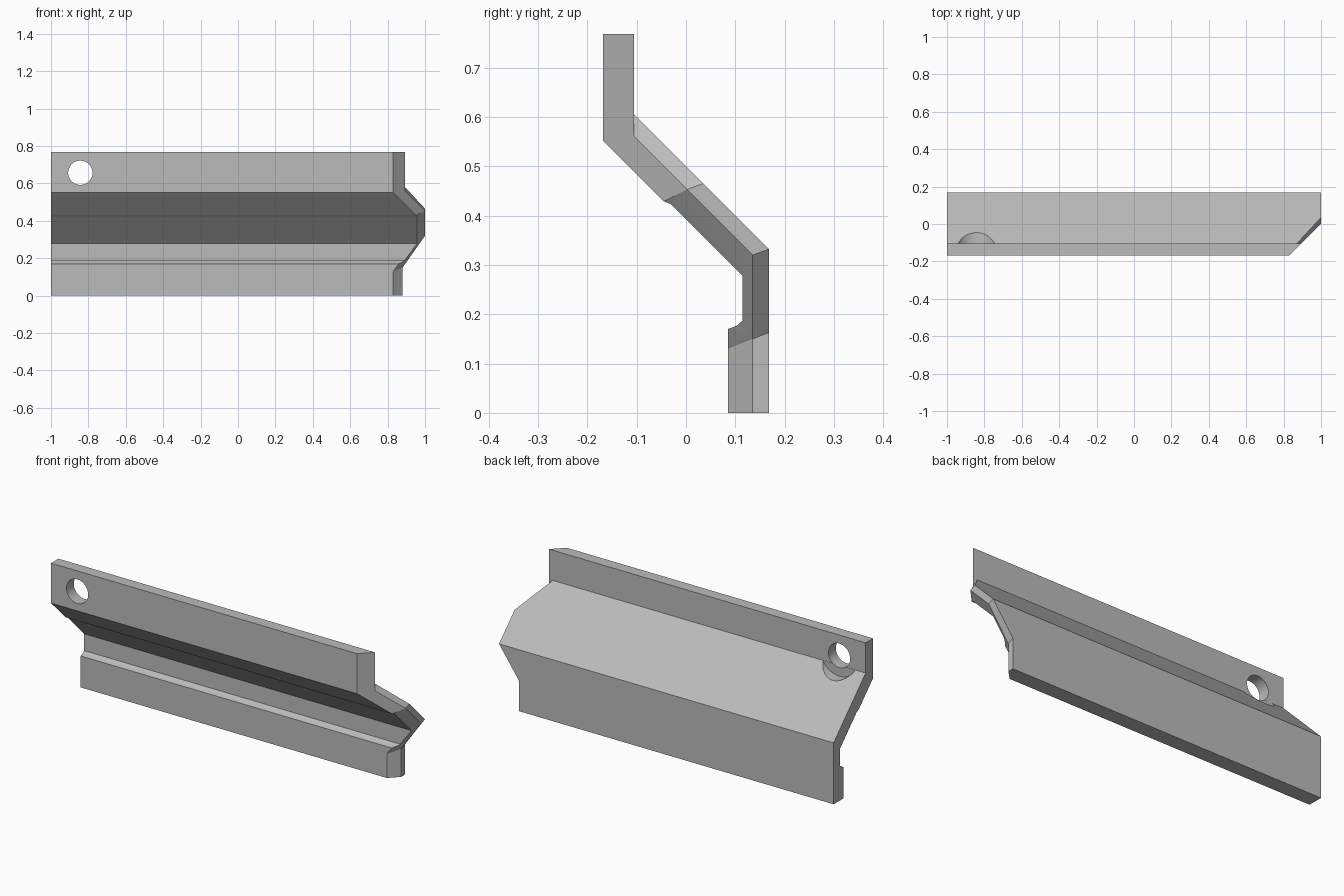
import bpy, bmesh, math

cube = bpy.data.objects.get("Cube")
if cube:
    bpy.data.objects.remove(cube, do_unlink=True)

grey = bpy.data.materials.new("plain_grey")
grey.use_nodes = True
colour = (0.5, 0.5, 0.5, 1)
grey.diffuse_color = colour
grey.node_tree.nodes["Principled BSDF"].inputs["Base Color"].default_value = colour

LEFT = -1.0

# Corners of the shaped end: front edge, bevel edge and back edge, top to bottom
front = [(.83, -.168, .768), (.83, -.168, .552), (.953, -.045, .429),
         (.957, -.03, .423), (.957, .115, .278), (.89, .115, .187),
         (.875, .103, .177), (.86, .085, .17), (.83, .085, .13), (.83, .085, 0)]
bevel = [(.893, -.105, .768), (.893, -.105, .56), (1, .002, .453),
         (1, .135, .32), (.88, .135, .15), (.88, .135, 0)]
back = [bevel[0], (.87, -.105, .605), (1, .035, .465), (1, .168, .332),
        (.88, .168, .163), (.88, .168, 0)]


def at_left(p):
    return (LEFT, p[1], p[2])


bm = bmesh.new()


def face(points):
    bm.faces.new([bm.verts.new(p) for p in points])


def panel(points):
    """Flat panel from a run of end corners back to the square end."""
    face(list(points) + [at_left(points[-1]), at_left(points[0])])


# Long panels
for i in range(7):
    panel(front[i:i + 2])
panel(front[7:])
panel([bevel[0], bevel[1], back[1]])
panel(back[1:4])
panel(back[3:])
panel([front[-1], bevel[-1], back[-1]])
panel([front[0], bevel[0]])

# Bevelled faces of the shaped end
splits = [0, 1, 2, 4, 8, 9]
for i in range(5):
    face(front[splits[i]:splits[i + 1] + 1] + [bevel[i + 1], bevel[i]])

# Narrow land behind the bevel
for i in range(1, 5):
    face([bevel[i], bevel[i + 1], back[i + 1], back[i]])

# Square end
outline = front[:8] + [front[-1]] + [back[i] for i in (5, 3, 1, 0)]
face([at_left(p) for p in outline])

bmesh.ops.remove_doubles(bm, verts=bm.verts, dist=0.0005)
bmesh.ops.triangulate(bm, faces=[f for f in bm.faces if len(f.verts) > 4])
bmesh.ops.recalc_face_normals(bm, faces=bm.faces)
mesh = bpy.data.meshes.new("folded_rail")
bm.to_mesh(mesh)
bm.free()
mesh.materials.append(grey)
rail = bpy.data.objects.new("folded_rail", mesh)
bpy.context.collection.objects.link(rail)


def drill(name, radius, y0, y1):
    """Bore a round hole along y through the upper flange."""
    bpy.ops.mesh.primitive_cylinder_add(
        vertices=48, radius=radius, depth=y1 - y0,
        location=(-.843, (y0 + y1) / 2, .657), rotation=(math.pi / 2, 0, 0))
    cutter = bpy.context.object
    cutter.name = name
    cutter.hide_render = True
    cutter.data.materials.append(grey)
    mod = rail.modifiers.new(name, 'BOOLEAN')
    mod.operation = 'DIFFERENCE'
    mod.solver = 'EXACT'
    mod.object = cutter
    bpy.context.view_layer.objects.active = rail
    bpy.ops.object.modifier_apply(modifier=name)
    bpy.data.objects.remove(cutter, do_unlink=True)


# Screw hole and the clearance pocket behind it
drill("screw_hole", .065, -.3, .1)
drill("pocket", .111, -.1045, .2)

# Smooth only the bores
bpy.ops.object.select_all(action='DESELECT')
rail.select_set(True)
bpy.context.view_layer.objects.active = rail
bpy.ops.object.shade_smooth_by_angle(angle=math.radians(12))
